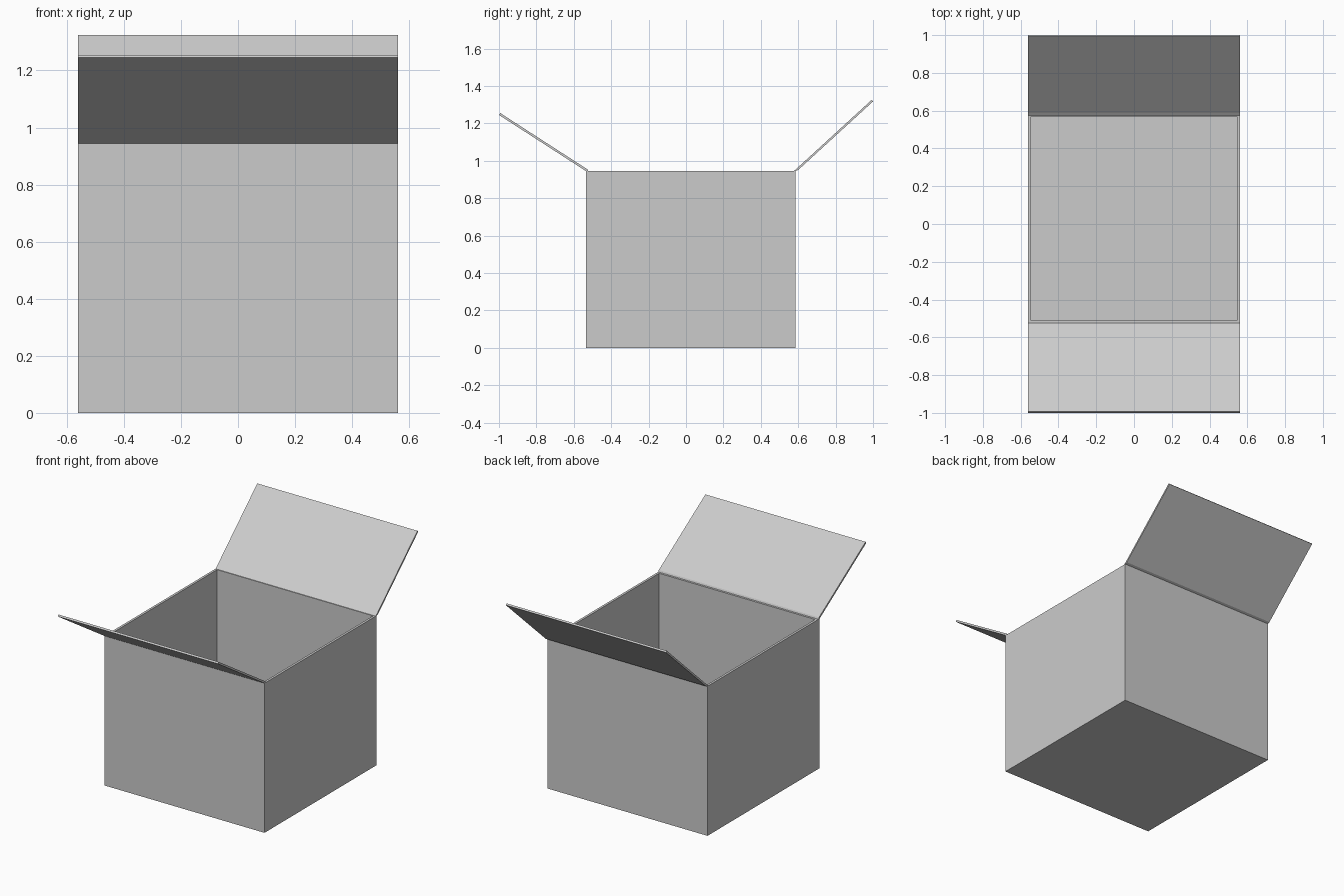
import bpy, bmesh
from mathutils import Vector

if "Cube" in bpy.data.objects:
    bpy.data.objects.remove(bpy.data.objects["Cube"])

HALF_W = 0.56
RIM = 0.945


def finish(bm, name):
    bmesh.ops.recalc_face_normals(bm, faces=bm.faces[:])
    mesh = bpy.data.meshes.new(name)
    bm.to_mesh(mesh)
    bm.free()
    obj = bpy.data.objects.new(name, mesh)
    bpy.context.collection.objects.link(obj)
    return obj


def extrude_profile(name, profile):
    """Extrude a y/z outline across the box width."""
    bm = bmesh.new()
    face = bm.faces.new([bm.verts.new((-HALF_W, y, z)) for y, z in profile])
    new = bmesh.ops.extrude_face_region(bm, geom=[face])["geom"]
    verts = [g for g in new if isinstance(g, bmesh.types.BMVert)]
    bmesh.ops.translate(bm, verts=verts, vec=(2 * HALF_W, 0, 0))
    return finish(bm, name)


# Open carton: inset the top face and push it down to the floor
bm = bmesh.new()
bmesh.ops.create_cube(bm, size=1)
for v in bm.verts:
    v.co = Vector((v.co.x * 2 * HALF_W, v.co.y * 1.12 + 0.025, (v.co.z + 0.5) * RIM))
bm.normal_update()
top = max(bm.faces, key=lambda f: f.calc_center_median().z)
bmesh.ops.inset_region(bm, faces=[top], thickness=0.015, use_even_offset=True)
for v in top.verts:  # front rim is slightly wider
    if v.co.y < 0:
        v.co.y = -0.51
floor = bmesh.ops.extrude_discrete_faces(bm, faces=[top])["faces"][0]
# join the pushed-down floor with inner wall faces
for v in floor.verts:
    v.co.z = 0.015
finish(bm, "carton_body")

# Front flap, leaning forward
extrude_profile("front_flap", [
    (-0.535, 0.945), (-1.0, 1.245), (-0.993, 1.255), (-0.528, 0.955), (-0.523, 0.945)])

# Back flap, steeper, with a small hinge fold
extrude_profile("back_flap", [
    (0.575, 0.945), (0.585, 0.945), (0.6, 0.951), (1.0, 1.317), (0.992, 1.325), (0.588, 0.955)])
